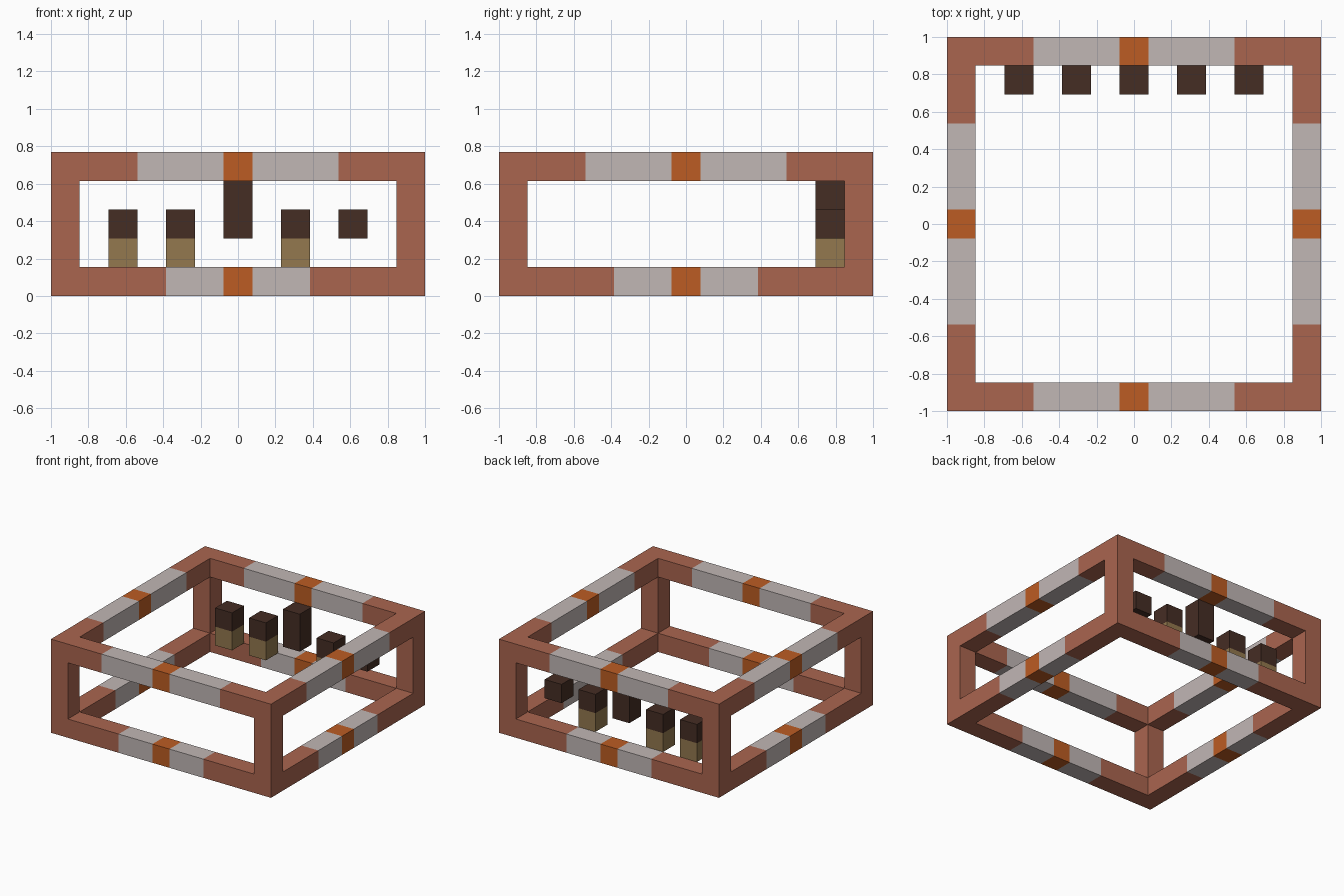
import bpy
import bmesh
from math import radians
from mathutils import Vector

cube = bpy.data.objects.get("Cube")
if cube:
    bpy.data.objects.remove(cube, do_unlink=True)

N, H = 13, 5            # blocks per side, blocks high
U = 2 / N               # block size
LAST, MID = N - 1, N // 2


def to_linear(v):
    v /= 255
    return v / 12.92 if v <= 0.04045 else ((v + 0.055) / 1.055) ** 2.4


def material(name, *rgb):
    mat = bpy.data.materials.new(name)
    mat.use_nodes = True
    color = [to_linear(c) for c in rgb] + [1]
    mat.diffuse_color = color
    mat.node_tree.nodes["Principled BSDF"].inputs["Base Color"].default_value = color
    return mat


brick = material("brick red", 170, 101, 79)
stone = material("pale stone", 193, 183, 181)
orange = material("orange", 188, 92, 35)
dark = material("dark brown", 69, 45, 36)
tan = material("tan", 147, 120, 78)


def build_blocks(name, cells):
    """Make one mesh of the outer faces of a {block position: material} map."""
    mats = list(dict.fromkeys(cells.values()))
    bm = bmesh.new()
    for cell, mat in cells.items():
        center = Vector(cell) + Vector((0.5, 0.5, 0.5))
        for axis in range(3):
            for sign in (-1, 1):
                step = Vector((0, 0, 0))
                step[axis] = sign
                if tuple(int(c + s) for c, s in zip(cell, step)) in cells:
                    continue
                a, b = Vector((0, 0, 0)), Vector((0, 0, 0))
                a[(axis + 1) % 3] = 0.5
                b[(axis + 2) % 3] = 0.5 * sign
                mid = center + step / 2
                verts = [bm.verts.new(mid + p) for p in (-a - b, a - b, a + b, b - a)]
                bm.faces.new(verts).material_index = mats.index(mat)
    bmesh.ops.remove_doubles(bm, verts=bm.verts, dist=0.001)
    bmesh.ops.dissolve_limit(bm, angle_limit=radians(1), verts=bm.verts,
                             edges=bm.edges, delimit={'MATERIAL'})
    for v in bm.verts:
        v.co = (v.co - Vector((N / 2, N / 2, 0))) * U
    mesh = bpy.data.meshes.new(name)
    bm.to_mesh(mesh)
    bm.free()
    for mat in mats:
        mesh.materials.append(mat)
    bpy.context.collection.objects.link(bpy.data.objects.new(name, mesh))


# Open box frame: banded beams, with plain brick corners
frame = {}
for x in range(N):
    for y in range(N):
        for z in range(H):
            ends = (x in (0, LAST)) + (y in (0, LAST)) + (z in (0, H - 1))
            if ends < 2:
                continue
            from_mid = min(abs(x - MID), abs(y - MID))
            reach = 2 if z == 0 else 3
            frame[x, y, z] = (orange if from_mid == 0 else
                              stone if from_mid <= reach else brick)
build_blocks("frame", frame)

# Row of small posts inside the back, as stacks of blocks by height
short_post = {1: tan, 2: dark}
posts = {
    "far_right_post": (2, short_post),
    "right_post": (4, short_post),
    "middle_post": (6, {2: dark, 3: dark}),
    "left_post": (8, short_post),
    "far_left_block": (10, {2: dark}),
}
for name, (x, stack) in posts.items():
    build_blocks(name, {(x, LAST - 1, z): mat for z, mat in stack.items()})
